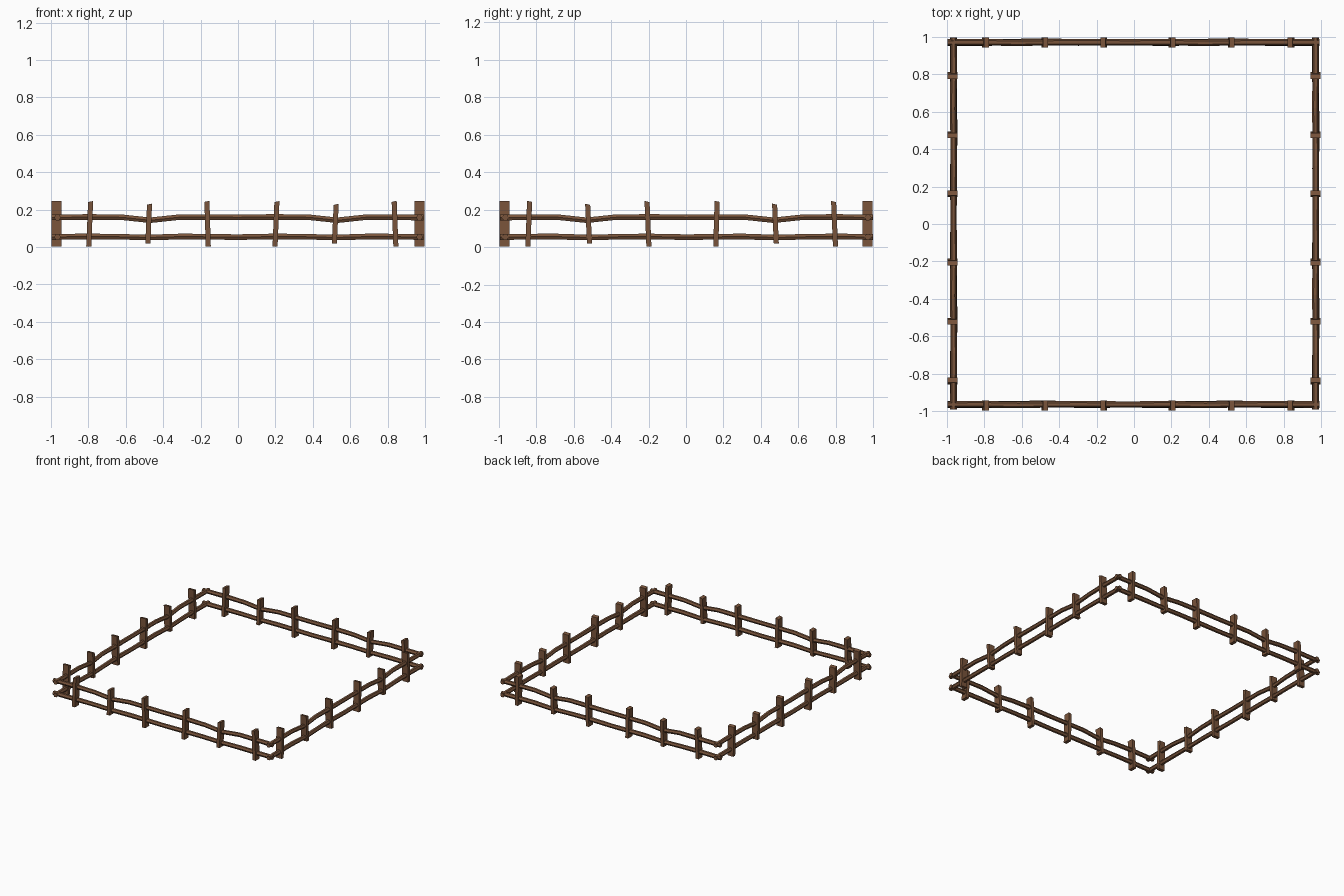
import bpy, bmesh, math
from mathutils import Matrix, Vector

if "Cube" in bpy.data.objects:
    bpy.data.objects.remove(bpy.data.objects["Cube"])


def material(name, rgb):
    m = bpy.data.materials.new(name)
    m.diffuse_color = (*rgb, 1)
    m.use_nodes = True
    m.node_tree.nodes["Principled BSDF"].inputs["Base Color"].default_value = m.diffuse_color
    return m


WOOD = material("brown wood", (0.19, 0.088, 0.043))


def finish(name, bm, mat, matrix):
    bmesh.ops.recalc_face_normals(bm, faces=bm.faces)
    me = bpy.data.meshes.new(name)
    bm.to_mesh(me)
    bm.free()
    me.materials.append(mat)
    ob = bpy.data.objects.new(name, me)
    ob.matrix_world = matrix
    bpy.context.collection.objects.link(ob)


def rail(name, path, matrix):
    """Six-sided log swept along x through (x, y, z, radius) points."""
    bm = bmesh.new()
    rings = []
    for x, y, z, r in path:
        rings.append([bm.verts.new((x, y + r * math.cos(k * math.pi / 3),
                                    z + r * math.sin(k * math.pi / 3)))
                      for k in range(6)])
    for a, b in zip(rings, rings[1:]):
        for k in range(6):
            j = (k + 1) % 6
            bm.faces.new((a[k], a[j], b[j], b[k]))
    bm.faces.new(rings[0])
    bm.faces.new(rings[-1])
    finish(name, bm, WOOD, matrix)


def post(name, bottom, top, z0, z1, matrix):
    """Leaning rectangular stake with a slightly uneven top."""
    bm = bmesh.new()
    bmesh.ops.create_cube(bm, size=1)
    for v in bm.verts:
        up = v.co.z > 0
        v.co = Vector(((top if up else bottom) + v.co.x * 0.027,
                       v.co.y * 0.053,
                       (z1 if up else z0) + (v.co.x * 0.006 if up else 0)))
    finish(name, bm, WOOD, matrix)


# stakes: bottom x, top x, bottom z, top z
POSTS = [(-0.798, -0.788, 0.003, 0.243), (-0.482, -0.473, 0.02, 0.229),
         (-0.159, -0.166, 0.003, 0.244), (0.198, 0.208, 0.003, 0.243),
         (0.515, 0.525, 0.02, 0.228), (0.844, 0.835, 0.003, 0.244)]

# rails sag at the two short stakes
UPPER = [(-0.998, 0, 0.158, 0.017), (-0.8, 0.001, 0.16, 0.018), (-0.62, -0.002, 0.159, 0.017),
         (-0.47, 0, 0.143, 0.017), (-0.31, 0.001, 0.16, 0.017), (0.0, 0, 0.159, 0.017),
         (0.2, 0.001, 0.16, 0.018), (0.38, -0.002, 0.159, 0.017), (0.53, 0, 0.143, 0.017),
         (0.69, 0.001, 0.16, 0.017), (0.993, 0, 0.158, 0.018)]
LOWER = [(-0.998, 0, 0.054, 0.018), (-0.8, -0.001, 0.056, 0.018), (-0.64, 0.002, 0.055, 0.017),
         (-0.48, 0.004, 0.051, 0.017), (-0.3, 0, 0.056, 0.018), (0.0, 0, 0.053, 0.017),
         (0.2, -0.001, 0.056, 0.018), (0.36, 0.002, 0.055, 0.017), (0.52, 0.004, 0.051, 0.017),
         (0.7, 0, 0.056, 0.018), (0.993, 0, 0.054, 0.018)]

# four fence sides: front and back run along x, left and right along -y
for side, pos, turn in (("front", (0, -1), 0), ("back", (0, 1), 0),
                        ("left", (-1, 0), -90), ("right", (1, 0), -90)):
    rot = Matrix.Rotation(math.radians(turn), 4, 'Z')
    d = Vector((*pos, 0))
    posts_at = Matrix.Translation(d * 0.97) @ rot
    rails_at = Matrix.Translation(d * 0.968 + Vector((abs(d.x), abs(d.y), 0)) * 0.003) @ rot
    rail(side + "_upper_rail", UPPER, rails_at)
    rail(side + "_lower_rail", LOWER, rails_at)
    for i, p in enumerate(POSTS):
        post(f"{side}_post_{i + 1}", *p, posts_at)
